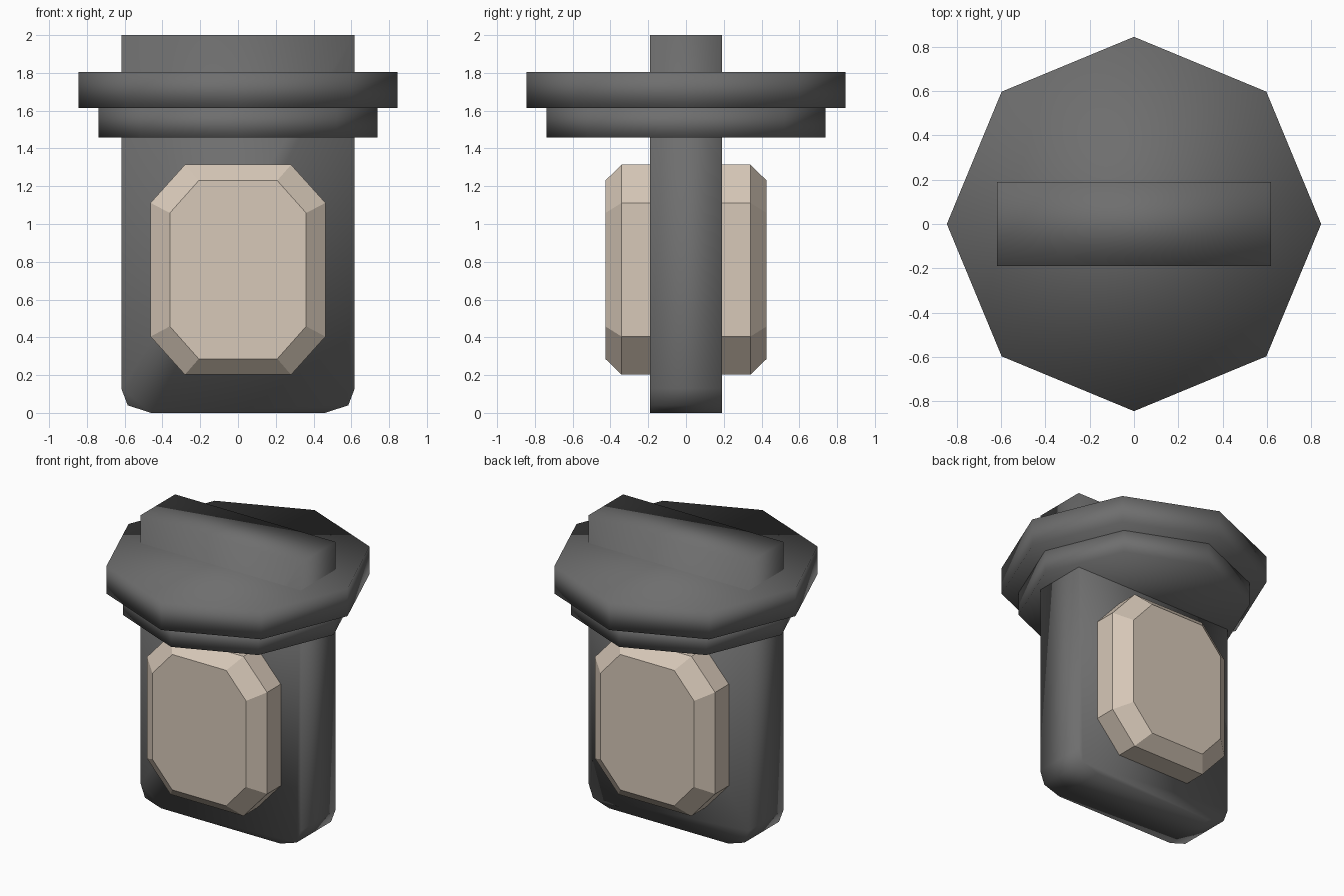
import bpy, bmesh, math

if "Cube" in bpy.data.objects:
    bpy.data.objects.remove(bpy.data.objects["Cube"])


def material(name, rgb):
    m = bpy.data.materials.new(name)
    m.diffuse_color = (*rgb, 1)
    m.use_nodes = True
    m.node_tree.nodes["Principled BSDF"].inputs["Base Color"].default_value = m.diffuse_color
    return m


DARK = material("dark grey metal", (0.156, 0.156, 0.156))
CREAM = material("cream stone", (0.68, 0.58, 0.48))


def loft(name, rings, mat, smooth):
    """Join successive rings of points and cap both ends."""
    bm = bmesh.new()
    loops = [[bm.verts.new(p) for p in ring] for ring in rings]
    n = len(loops[0])
    for a, b in zip(loops, loops[1:]):
        for i in range(n):
            j = (i + 1) % n
            bm.faces.new((a[i], a[j], b[j], b[i]))
    bm.faces.new(loops[0])
    bm.faces.new(loops[-1])
    bmesh.ops.recalc_face_normals(bm, faces=bm.faces)
    for f in bm.faces:
        f.smooth = smooth
    me = bpy.data.meshes.new(name)
    bm.to_mesh(me)
    bm.free()
    me.materials.append(mat)
    ob = bpy.data.objects.new(name, me)
    bpy.context.collection.objects.link(ob)
    return ob


# Upright slab with rounded lower corners
half = [(0.46, 0), (0.584, 0.04), (0.618, 0.13), (0.618, 2.0)]
outline = half + [(-x, z) for x, z in reversed(half)]
loft("slab_body", [[(x, y, z) for x, z in outline] for y in (-0.19, 0.19)], DARK, True)


# Two stepped eight-sided collars
def octagon(r, z):
    return [(r * math.cos(i * math.pi / 4), r * math.sin(i * math.pi / 4), z)
            for i in range(8)]


loft("lower_collar", [octagon(0.738, 1.457), octagon(0.738, 1.615)], DARK, True)
loft("upper_collar", [octagon(0.844, 1.615), octagon(0.844, 1.806)], DARK, True)


# Cut-corner gem passing through the slab, bevelled front and back
def gem_ring(y, w, h, cx, cz, mid=0.758):
    pts = [(w, -cz), (w, cz), (cx, h), (-cx, h),
           (-w, cz), (-w, -cz), (-cx, -h), (cx, -h)]
    return [(x, y, mid + z) for x, z in pts]


outer = (0.463, 0.556, 0.281, 0.354)
inner = (0.361, 0.472, 0.208, 0.30)
loft("gem_panel", [gem_ring(-0.427, *inner), gem_ring(-0.341, *outer),
                   gem_ring(0.341, *outer), gem_ring(0.427, *inner)], CREAM, False)
